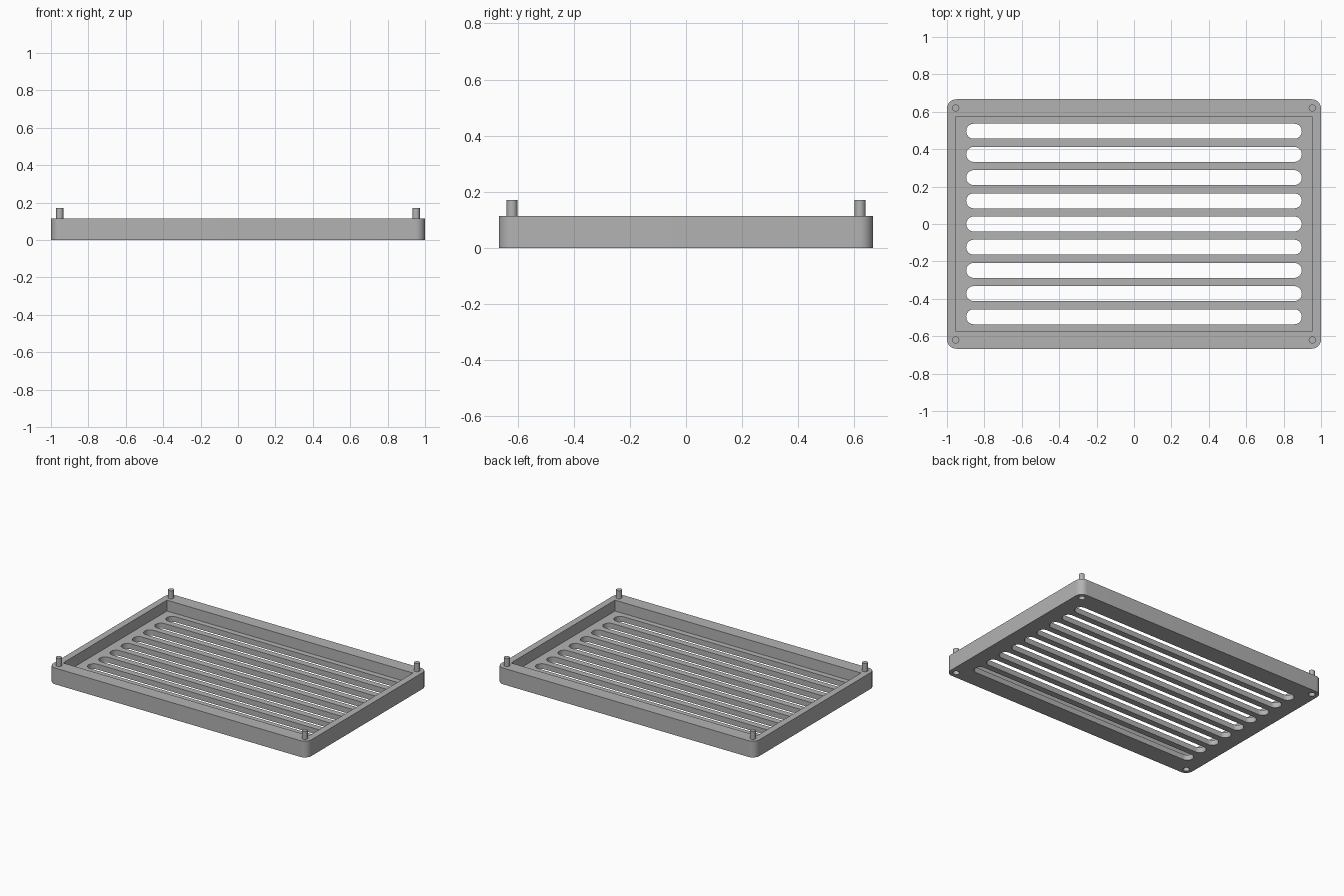
import bpy, bmesh
from math import pi, sin, cos

HX, HY, HEIGHT = 1.0, 0.667, 0.114      # outer half sizes and rim height
FLOOR = 0.038                           # floor thickness
PEG_X, PEG_Y, PEG_R, PEG_TOP = 0.953, 0.62, 0.019, 0.171

if "Cube" in bpy.data.objects:
    bpy.data.objects.remove(bpy.data.objects["Cube"], do_unlink=True)

grey = bpy.data.materials.new("light grey plastic")
grey.use_nodes = True
colour = (0.45, 0.45, 0.45, 1)
grey.diffuse_color = colour
grey.node_tree.nodes["Principled BSDF"].inputs["Base Color"].default_value = colour


def rounded(hx, hy, r, steps=10):
    """Outline of a rounded rectangle; with hx = hy = r it is a circle."""
    pts = []
    for q, (sx, sy) in enumerate([(1, 1), (-1, 1), (-1, -1), (1, -1)]):
        for i in range(steps + 1):
            a = (q + i / steps) * pi / 2
            pts.append((sx * (hx - r) + r * cos(a), sy * (hy - r) + r * sin(a)))
    return pts


def add_prism(bm, outline, z0, z1, cx=0, cy=0):
    new = [bm.verts.new((cx + x, cy + y, z0)) for x, y in outline]
    bmesh.ops.remove_doubles(bm, verts=new, dist=1e-5)
    base = bm.faces.new([v for v in new if v.is_valid])
    top = bmesh.ops.extrude_face_region(bm, geom=[base], use_keep_orig=True)
    moved = [g for g in top["geom"] if isinstance(g, bmesh.types.BMVert)]
    bmesh.ops.translate(bm, verts=moved, vec=(0, 0, z1 - z0))


def make(name, prisms):
    bm = bmesh.new()
    for p in prisms:
        add_prism(bm, *p)
    bmesh.ops.recalc_face_normals(bm, faces=bm.faces)
    mesh = bpy.data.meshes.new(name)
    bm.to_mesh(mesh)
    bm.free()
    mesh.materials.append(grey)
    obj = bpy.data.objects.new(name, mesh)
    bpy.context.collection.objects.link(obj)
    return obj


corners = [(sx * PEG_X, sy * PEG_Y) for sx in (-1, 1) for sy in (-1, 1)]
peg_circle = rounded(PEG_R, PEG_R, PEG_R, 8)
socket_circle = rounded(0.021, 0.021, 0.021, 8)
slot = rounded(0.897, 0.04, 0.04)
pocket = [(-0.953, -0.575), (0.953, -0.575), (0.953, 0.575), (-0.953, 0.575)]

# Tray body and the shapes cut from it
tray = make("tray", [(rounded(HX, HY, 0.05), 0, HEIGHT)])
cutters = [
    make("pocket_cutter", [(pocket, FLOOR, HEIGHT + 0.1)]),
    make("slot_cutter", [(slot, -0.1, FLOOR + 0.02, 0, 0.124 * i) for i in range(-4, 5)]),
    make("socket_cutter", [(socket_circle, -0.1, 0.06, x, y) for x, y in corners]),
]
for cutter in cutters:
    cutter.hide_render = True
    mod = tray.modifiers.new(cutter.name, "BOOLEAN")
    mod.operation, mod.solver, mod.object = "DIFFERENCE", "EXACT", cutter

# Apply the cuts, then drop the cutters
graph = bpy.context.evaluated_depsgraph_get()
graph.update()
cut_mesh = bpy.data.meshes.new_from_object(tray.evaluated_get(graph))
tray.modifiers.clear()
tray.data = cut_mesh
for cutter in cutters:
    bpy.data.objects.remove(cutter, do_unlink=True)

# Locating pegs standing on the rim corners
pegs = make("corner_pegs", [(peg_circle, HEIGHT, PEG_TOP, x, y) for x, y in corners])

# Smooth the curved walls, keep edges crisp
bpy.ops.object.select_all(action="DESELECT")
for obj in (tray, pegs):
    obj.select_set(True)
bpy.context.view_layer.objects.active = tray
bpy.ops.object.shade_smooth_by_angle(angle=pi / 6)
